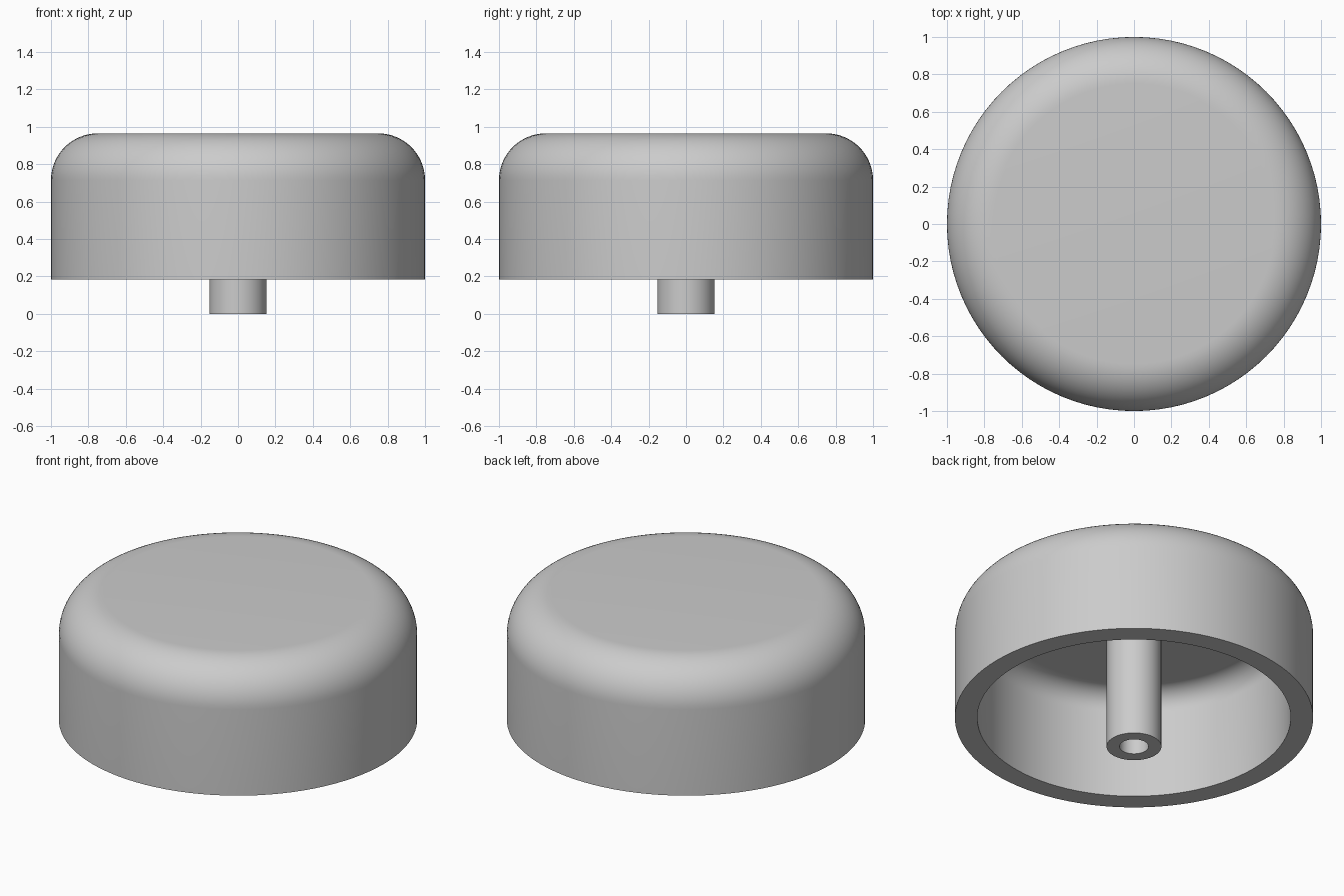
import bpy
import bmesh
import math

cube = bpy.data.objects.get("Cube")
if cube:
    bpy.data.objects.remove(cube, do_unlink=True)

grey = bpy.data.materials.new("plain grey")
grey.use_nodes = True
COLOUR = (0.6, 0.6, 0.6, 1)
grey.diffuse_color = COLOUR
grey.node_tree.nodes["Principled BSDF"].inputs["Base Color"].default_value = COLOUR


def fillet(radius, top, size, steps):
    """Profile points of a rounded shoulder, from the side wall up to the flat top."""
    angles = [math.pi / 2 * i / steps for i in range(steps + 1)]
    return [(radius - size + size * math.cos(a), top - size + size * math.sin(a))
            for a in angles]


def lathe(name, profile, segments):
    """Spin an (r, z) profile about the z axis."""
    bm = bmesh.new()
    verts = [bm.verts.new((r, 0, z)) for r, z in profile]
    edges = [bm.edges.new(pair) for pair in zip(verts, verts[1:])]
    bmesh.ops.spin(bm, geom=verts + edges, cent=(0, 0, 0), axis=(0, 0, 1),
                   angle=2 * math.pi, steps=segments, use_merge=True)
    bmesh.ops.remove_doubles(bm, verts=bm.verts, dist=1e-4)
    bmesh.ops.recalc_face_normals(bm, faces=bm.faces)
    mesh = bpy.data.meshes.new(name)
    bm.to_mesh(mesh)
    bm.free()
    mesh.materials.append(grey)
    obj = bpy.data.objects.new(name, mesh)
    bpy.context.collection.objects.link(obj)
    bpy.ops.object.select_all(action="DESELECT")
    obj.select_set(True)
    bpy.context.view_layer.objects.active = obj
    bpy.ops.object.shade_smooth_by_angle(angle=math.radians(30))
    return obj


RIM, TOP, WALL, ROUND = 0.185, 0.965, 0.125, 0.25
CEILING = TOP - WALL

# Hollow cap: rounded outside, matching rounded cavity inside
outside = [(1, RIM)] + fillet(1, TOP, ROUND, 16) + [(0, TOP)]
inside = [(0, CEILING)] + fillet(1 - WALL, CEILING, ROUND - WALL, 12)[::-1]
lathe("cap_shell", outside[::-1] + [(1 - WALL, RIM)] + inside[::-1], 96)

# Central post with a blind shaft hole, rooted in the ceiling
POST, HOLE, DEPTH = 0.153, 0.081, 0.6
lathe("shaft_post", [(0, DEPTH), (HOLE, DEPTH), (HOLE, 0), (POST, 0),
                     (POST, CEILING + 0.02), (0, CEILING + 0.02)], 48)
